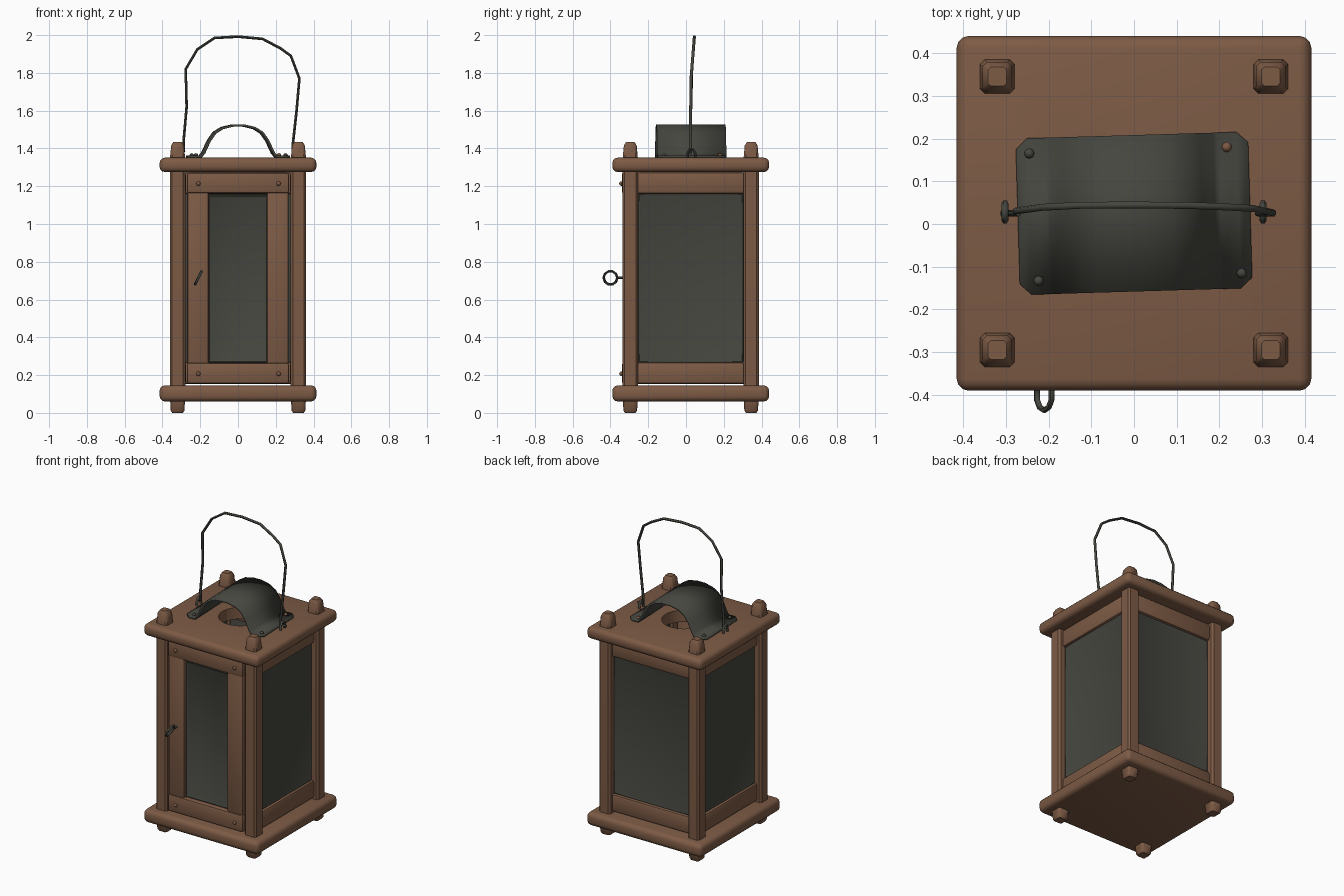
import bpy, bmesh, math
from mathutils import Matrix, Vector

if "Cube" in bpy.data.objects:
    bpy.data.objects.remove(bpy.data.objects["Cube"])

CY = 0.025  # the body sits slightly behind the origin, the pull ring in front


def material(name, rgb):
    mat = bpy.data.materials.new(name)
    mat.use_nodes = True
    mat.diffuse_color = (*rgb, 1)
    mat.node_tree.nodes["Principled BSDF"].inputs["Base Color"].default_value = (*rgb, 1)
    return mat


WOOD = material("brown wood", (0.205, 0.104, 0.06))
METAL = material("dark grey metal", (0.06, 0.061, 0.05))


def smooth(obj, angle=40):
    bpy.ops.object.select_all(action="DESELECT")
    obj.select_set(True)
    bpy.context.view_layer.objects.active = obj
    bpy.ops.object.shade_smooth_by_angle(angle=math.radians(angle))


def finish(bm, name, mat, shade=True):
    bmesh.ops.recalc_face_normals(bm, faces=bm.faces)
    mesh = bpy.data.meshes.new(name)
    bm.to_mesh(mesh)
    bm.free()
    mesh.materials.append(mat)
    obj = bpy.data.objects.new(name, mesh)
    bpy.context.collection.objects.link(obj)
    if shade:
        smooth(obj)
    return obj


def block(name, mat, size, centre, turn=0, bevel=0.012, segments=2, rim=0):
    """Rounded box, turned about the body axis; rim recesses its -y face."""
    bm = bmesh.new()
    bmesh.ops.create_cube(bm, size=1)
    bmesh.ops.scale(bm, vec=size, verts=bm.verts)
    bmesh.ops.bevel(bm, geom=bm.edges[:], offset=bevel, segments=segments,
                    profile=0.5, affect="EDGES")
    if rim:
        front = min(bm.faces, key=lambda f: f.calc_center_median().y)
        bmesh.ops.inset_region(bm, faces=[front], thickness=rim, depth=-0.006)
    bmesh.ops.translate(bm, vec=centre, verts=bm.verts)
    bmesh.ops.rotate(bm, verts=bm.verts, cent=(0, 0, 0),
                     matrix=Matrix.Rotation(turn, 3, "Z"))
    bmesh.ops.translate(bm, vec=(0, CY, 0), verts=bm.verts)
    return finish(bm, name, mat)


def tube(name, points, radius, closed=False):
    """Bent wire, turned into a mesh."""
    curve = bpy.data.curves.new(name, "CURVE")
    curve.dimensions = "3D"
    curve.bevel_depth = radius
    curve.bevel_resolution = 1
    curve.use_fill_caps = True
    spline = curve.splines.new("POLY")
    spline.points.add(len(points) - 1)
    for p, co in zip(spline.points, points):
        p.co = (*co, 1)
    spline.use_cyclic_u = closed
    curve.materials.append(METAL)
    obj = bpy.data.objects.new(name, curve)
    bpy.context.collection.objects.link(obj)
    bpy.ops.object.select_all(action="DESELECT")
    obj.select_set(True)
    bpy.context.view_layer.objects.active = obj
    bpy.ops.object.convert(target="MESH")
    smooth(bpy.context.object, 60)


def stud(name, mat, location, axis="Z"):
    """Small domed nail head."""
    bm = bmesh.new()
    bmesh.ops.create_uvsphere(bm, u_segments=8, v_segments=6, radius=0.012)
    if axis == "Y":
        bmesh.ops.rotate(bm, verts=bm.verts, matrix=Matrix.Rotation(math.pi / 2, 3, "X"))
    bmesh.ops.translate(bm, vec=location, verts=bm.verts)
    finish(bm, name, mat)


# Base and lid boards
block("base_board", WOOD, (0.83, 0.83, 0.085), (0, 0, 0.103), bevel=0.028, segments=3)
lid = block("lid_board", WOOD, (0.83, 0.83, 0.076), (0, 0, 1.313), bevel=0.028, segments=3)

# Smoke hole through the lid
bm = bmesh.new()
bmesh.ops.create_cone(bm, cap_ends=True, segments=20, radius1=0.13, radius2=0.13, depth=0.3)
bmesh.ops.translate(bm, vec=(0, CY, 1.313), verts=bm.verts)
cutter = finish(bm, "hole_cutter", WOOD, False)
cutter.hide_render = True
cut = lid.modifiers.new("smoke_hole", "BOOLEAN")
cut.operation = "DIFFERENCE"
cut.object = cutter
bpy.context.view_layer.objects.active = lid
bpy.ops.object.modifier_apply(modifier=cut.name)
bpy.data.objects.remove(cutter)
smooth(lid)

# Corner posts with tapered ends poking through both boards
POST = [(0, 0.028), (0.012, 0.036), (0.09, 0.041), (1.3, 0.041),
        (1.35, 0.04), (1.415, 0.034), (1.435, 0.022)]
for x in (-0.32, 0.32):
    for y in (-0.32, 0.32):
        bm = bmesh.new()
        rings = []
        for z, h in POST:
            c = h * 0.72  # chamfered square section
            ring = [(h, c), (c, h), (-c, h), (-h, c), (-h, -c), (-c, -h), (c, -h), (h, -c)]
            rings.append([bm.verts.new((x + px, y + CY + py, z)) for px, py in ring])
        for a, b in zip(rings, rings[1:]):
            for i in range(8):
                j = (i + 1) % 8
                bm.faces.new((a[i], a[j], b[j], b[i]))
        bm.faces.new(rings[0])
        bm.faces.new(rings[-1])
        side = ("right" if x < 0 else "left")
        finish(bm, ("front_" if y < 0 else "back_") + side + "_post", WOOD)

# Side and back walls: two rails and a rimmed pane each
for name, turn in (("left", math.pi / 2), ("back", math.pi), ("right", -math.pi / 2)):
    for level, z in (("lower", 0.21), ("upper", 1.217)):
        block(f"{name}_{level}_rail", WOOD, (0.58, 0.06, 0.115), (0, -0.305, z),
              turn, bevel=0.016)
    block(name + "_pane", METAL, (0.56, 0.03, 0.9), (0, -0.305, 0.715), turn,
          bevel=0.008, rim=0.02)

# Front door: rails, stiles, pane and nails
for level, z in (("lower", 0.21), ("upper", 1.217)):
    block(f"door_{level}_rail", WOOD, (0.54, 0.05, 0.11), (0, -0.34, z))
    for side, x in (("right", -0.21), ("left", 0.215)):
        stud(f"door_{level}_{side}_nail", WOOD, (x, -0.342, z - 0.003), "Y")
for side, x in (("right", -0.212), ("left", 0.21)):
    block(f"door_{side}_stile", WOOD, (0.115, 0.045, 0.92), (x, -0.335, 0.715))
block("door_pane", METAL, (0.32, 0.03, 0.89), (0, -0.325, 0.71), bevel=0.008, rim=0.012)

# Pull ring on the door
ring = []
for i in range(10):
    a = math.tau * i / 10
    y, z = 0.036 * math.cos(a), 0.036 * math.sin(a)
    ring.append((-0.21 + z * 0.5, -0.4 + y, 0.715 + z))
tube("pull_ring", ring, 0.007, True)
tube("pull_ring_pin", [(-0.21, -0.368, 0.715), (-0.21, -0.32, 0.715)], 0.007)

# Arched smoke guard: half profile, with clipped corners at the flanges
ARCH = [(-0.272, 1.357, 0.025), (-0.245, 1.357, 0), (-0.2, 1.358, 0), (-0.185, 1.375, 0),
        (-0.155, 1.44, 0), (-0.125, 1.483, 0), (-0.085, 1.508, 0), (-0.03, 1.521, 0)]
profile = ARCH + [(-x, z, inset) for x, z, inset in reversed(ARCH)]
bm = bmesh.new()
rows = [[bm.verts.new((x, s * (0.183 - inset), z)) for s in (-1, 1)] for x, z, inset in profile]
for a, b in zip(rows, rows[1:]):
    bm.faces.new((a[0], b[0], b[1], a[1]))
bmesh.ops.rotate(bm, verts=bm.verts, cent=(0, 0, 0), matrix=Matrix.Rotation(0.03, 3, "Z"))
bmesh.ops.translate(bm, vec=(0, CY, 0), verts=bm.verts)
guard = finish(bm, "smoke_guard", METAL)
shell = guard.modifiers.new("thickness", "SOLIDIFY")
shell.thickness = 0.012
shell.offset = 0
for i, (x, y) in enumerate([(-0.245, 0.165), (0.217, 0.18), (-0.223, -0.133), (0.252, -0.115)]):
    stud(f"guard_nail_{i + 1}", WOOD if i == 1 else METAL, (x, y, 1.363))

# Staples holding the handle
for side, x in (("right", -0.302), ("left", 0.302)):
    loop = [(x, CY + 0.003 + y, z) for y, z in
            ((-0.02, 1.34), (-0.02, 1.375), (-0.01, 1.395), (0.01, 1.395), (0.02, 1.375), (0.02, 1.34))]
    tube(side + "_staple", loop, 0.008)

# Bent wire handle
HANDLE = [(-0.31, 1.375), (-0.285, 1.385), (-0.288, 1.44), (-0.272, 1.62), (-0.277, 1.82),
          (-0.215, 1.925), (-0.125, 1.985), (0, 1.992), (0.13, 1.98), (0.225, 1.93),
          (0.28, 1.89), (0.325, 1.77), (0.31, 1.6), (0.29, 1.42), (0.29, 1.38), (0.33, 1.375)]
tube("handle", [(x, 0.025 + 0.02 * max(0, z - 1.75) / 0.25, z) for x, z in HANDLE], 0.008)
